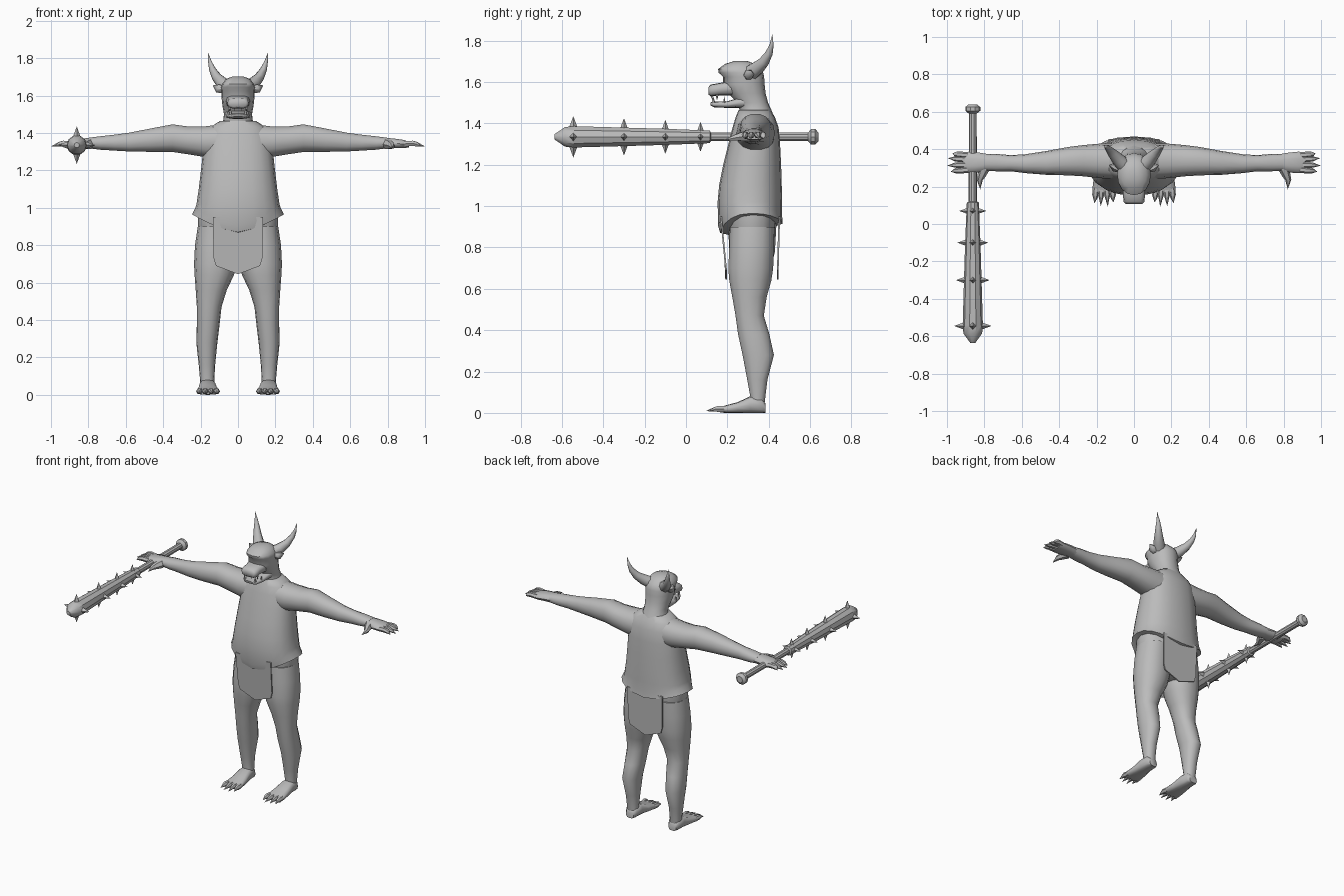
import bpy, bmesh, math
from mathutils import Vector

hide = bpy.data.materials.new("grey")
hide.diffuse_color = (0.5, 0.5, 0.5, 1)


def finish(name, bm, mirror=False, angle=50):
    bmesh.ops.recalc_face_normals(bm, faces=bm.faces)
    me = bpy.data.meshes.new(name)
    bm.to_mesh(me)
    bm.free()
    me.materials.append(hide)
    ob = bpy.data.objects.new(name, me)
    bpy.context.collection.objects.link(ob)
    if mirror:
        ob.modifiers.new("mirror", 'MIRROR')
    bpy.ops.object.select_all(action='DESELECT')
    ob.select_set(True)
    bpy.context.view_layer.objects.active = ob
    bpy.ops.object.shade_smooth_by_angle(angle=math.radians(angle))
    return ob


def loft(name, axis, rings, n=16, power=0.9, mirror=False, warp=None, angle=50):
    """Each ring: position on the axis, then low/high bounds on the other two axes."""
    bm = bmesh.new()
    loops = []
    for i, (t, a0, a1, b0, b1) in enumerate(rings):
        loop = []
        for k in range(n):
            th = 2 * math.pi * k / n
            c, s = math.cos(th), math.sin(th)
            a = (a0 + a1) / 2 + (a1 - a0) / 2 * math.copysign(abs(c) ** power, c)
            b = (b0 + b1) / 2 + (b1 - b0) / 2 * math.copysign(abs(s) ** power, s)
            co = {'x': (t, a, b), 'y': (a, t, b), 'z': (a, b, t)}[axis]
            if warp:
                co = warp(i, co, c, s)
            loop.append(bm.verts.new(co))
        loops.append(loop)
    for lo, hi in zip(loops, loops[1:]):
        for k in range(n):
            bm.faces.new((lo[k], lo[(k + 1) % n], hi[(k + 1) % n], hi[k]))
    bm.faces.new(loops[0])
    bm.faces.new(loops[-1])
    return finish(name, bm, mirror, angle)


def tubes(name, paths, n=6, mirror=False, angle=50):
    """Each path: list of (point, radius); a zero radius closes in a tip."""
    bm = bmesh.new()
    for path in paths:
        pts = [Vector(p) for p, r in path]
        prev = None
        for i, (p, r) in enumerate(path):
            d = pts[min(i + 1, len(pts) - 1)] - pts[max(i - 1, 0)]
            q = d.to_track_quat('Z', 'Y')
            if r == 0:
                cur = [bm.verts.new(p)]
            else:
                cur = [bm.verts.new(pts[i] + q @ Vector((r * math.cos(2 * math.pi * k / n),
                                                        r * math.sin(2 * math.pi * k / n), 0)))
                       for k in range(n)]
            if prev:
                for k in range(n):
                    j = (k + 1) % n
                    if len(cur) == 1:
                        bm.faces.new((prev[k], prev[j], cur[0]))
                    else:
                        bm.faces.new((prev[k], prev[j], cur[j], cur[k]))
            else:
                bm.faces.new(cur)
            prev = cur
        if len(prev) > 1:
            bm.faces.new(prev)
    return finish(name, bm, mirror, angle)


# Torso with a hem that dips at front and back
def hem(i, co, c, s):
    if i > 2:
        return co
    drop = (0.095 if s < 0 else 0.05) * (1 - abs(c) ** 1.3)
    return co[0], co[1], co[2] - drop


loft("torso", 'z', [
    (0.955, -.205, .205, .21, .44), (0.965, -.245, .245, .165, .468),
    (1.0, -.228, .228, .155, .465), (1.02, -.222, .222, .153, .465),
    (1.1, -.21, .21, .16, .463), (1.2, -.198, .198, .18, .46),
    (1.3, -.187, .187, .205, .455), (1.38, -.175, .175, .225, .448),
    (1.43, -.15, .15, .24, .43), (1.465, -.095, .095, .255, .41)], 20, 0.85, warp=hem)
loft("hips", 'z', [(0.70, -.12, .12, .24, .41), (0.78, -.215, .215, .21, .43),
                   (0.96, -.215, .215, .2, .44)], 16, 0.8)

# Limbs
loft("leg", 'z', [
    (0.04, .125, .2, .31, .38), (0.08, .127, .203, .31, .385), (0.16, .122, .21, .295, .395),
    (0.28, .11, .223, .272, .427), (0.38, .098, .22, .25, .405), (0.47, .088, .22, .238, .378),
    (0.56, .06, .226, .222, .392), (0.64, .022, .232, .207, .415), (0.7, .006, .235, .202, .424),
    (0.8, .004, .23, .207, .428), (0.9, .004, .215, .21, .43)], 14, mirror=True)
loft("arm", 'x', [
    (.08, .24, .43, 1.25, 1.45), (.18, .245, .43, 1.27, 1.437), (.27, .255, .422, 1.285, 1.437),
    (.35, .26, .412, 1.297, 1.448), (.47, .263, .39, 1.298, 1.425), (.58, .272, .373, 1.30, 1.403),
    (.66, .282, .368, 1.305, 1.392), (.74, .282, .375, 1.31, 1.383), (.8, .285, .374, 1.318, 1.375)],
    14, mirror=True)
loft("hand", 'x', [(.78, .287, .374, 1.315, 1.376), (.83, .275, .382, 1.318, 1.372),
                   (.88, .272, .387, 1.318, 1.365), (.915, .28, .382, 1.322, 1.355)], 10, mirror=True)
fingers = [[((.89, y, 1.342), .017), ((.935, y2, 1.345), .016), ((.955, y2, 1.34), .014), ((tip, y3, 1.328), 0)]
           for y, y2, y3, tip in ((.29, .285, .28, .98), (.317, .315, .312, 1.0),
                                  (.343, .348, .352, .995), (.367, .372, .378, .97))]
thumb = [((.80, .30, 1.34), .03), ((.815, .26, 1.335), .022), ((.825, .235, 1.33), .016), ((.822, .185, 1.32), 0)]
tubes("fingers", fingers + [thumb], mirror=True)

# Feet with claws
loft("foot", 'y', [(.385, .135, .192, 0, .045), (.365, .122, .205, 0, .075), (.31, .118, .208, 0, .08),
                   (.25, .108, .215, 0, .052), (.19, .1, .222, 0, .036), (.165, .11, .217, .002, .028)],
     12, 0.7, mirror=True)
tubes("toes", [[((x, .19, .018), .017), ((x2, .155, .019), .017), ((x2, .14, .018), .012), ((x3, tip, .008), 0)]
               for x, x2, x3, tip in ((.117, .113, .11, .115), (.145, .143, .14, .093),
                                      (.175, .176, .178, .095), (.203, .207, .212, .11))], mirror=True)

# Head with open jaws
loft("head", 'z', [
    (1.42, -.1, .1, .25, .43), (1.46, -.08, .08, .26, .415), (1.50, -.075, .075, .25, .397),
    (1.545, -.083, .083, .205, .385), (1.59, -.088, .088, .18, .38), (1.625, -.088, .088, .18, .378),
    (1.645, -.09, .09, .158, .373), (1.663, -.084, .084, .155, .362), (1.688, -.066, .066, .19, .335),
    (1.702, -.03, .03, .235, .295)], 16)
loft("snout", 'y', [(.108, -.045, .045, 1.54, 1.575), (.12, -.057, .057, 1.53, 1.588),
                    (.16, -.058, .058, 1.535, 1.595), (.27, -.07, .07, 1.535, 1.615)], 12, 0.65)
loft("lower_jaw", 'y', [(.118, -.035, .035, 1.487, 1.502), (.135, -.05, .05, 1.478, 1.505),
                        (.2, -.06, .06, 1.475, 1.507), (.28, -.068, .068, 1.475, 1.53)], 12, 0.65)
tubes("teeth", [[((.04, .133, 1.5), .009), ((.042, .128, 1.54), 0)],
                [((.045, .15, 1.54), .008), ((.045, .15, 1.51), 0)],
                [((.018, .124, 1.54), .006), ((.018, .124, 1.518), 0)],
                [((.05, .185, 1.5), .007), ((.052, .185, 1.53), 0)]], 5, mirror=True)
tubes("ears", [[((.075, .30, 1.63), .022), ((.105, .305, 1.638), .026), ((.135, .315, 1.655), 0)]],
      6, mirror=True)
tubes("horns", [[((.055, .315, 1.645), .04), ((.085, .345, 1.668), .035), ((.115, .378, 1.7), .026),
                 ((.137, .402, 1.74), .018), ((.15, .414, 1.78), .01), ((.161, .418, 1.832), 0)]],
      8, mirror=True)

# Loincloth flaps, front and back
for name, y0, y1 in (("front_flap", .19, .165), ("back_flap", .448, .455)):
    bm = bmesh.new()
    outline = ((-.135, .95), (-.13, .73), (-.118, .69), (0, .645), (.118, .69), (.13, .73), (.135, .95))
    front = bm.faces.new([bm.verts.new((x, y0 + (y1 - y0) * max(0, (z - .69) / .26), z)) for x, z in outline])
    ex = bmesh.ops.extrude_face_region(bm, geom=[front])
    for v in ex["geom"]:
        if isinstance(v, bmesh.types.BMVert):
            v.co.y += 0.008 if y0 < .3 else -0.008
    finish(name, bm, angle=30)

# Spiked club
CX, CZ = -.862, 1.335
tubes("club", [[((CX, y, CZ), r) for y, r in (
    (.64, .022), (.625, .04), (.605, .04), (.59, .021), (.12, .022), (.115, .032), (-.1, .041),
    (-.3, .047), (-.54, .054), (-.585, .05), (-.635, .014))]], 10, angle=35)
spikes = []
for y, reach in ((.07, .072), (-.1, .082), (-.3, .09), (-.545, .1)):
    for k in range(4):
        d = Vector((math.cos(k * math.pi / 2), 0, math.sin(k * math.pi / 2)))
        c = Vector((CX, y, CZ))
        spikes.append([(c + d * (reach - .07), .026), (c + d * reach, 0)])
tubes("club_spikes", spikes, 4, angle=20)
